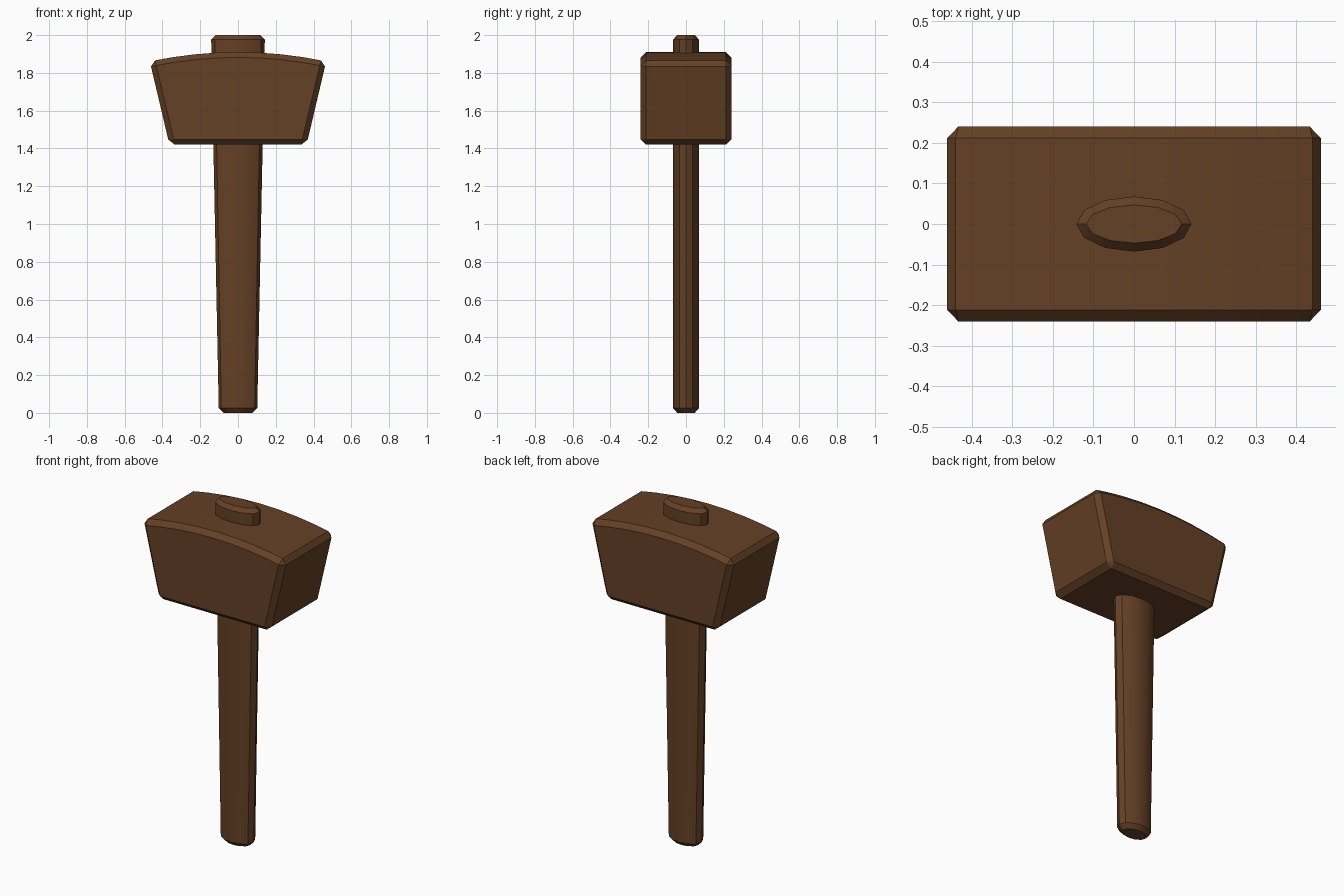
import bpy, bmesh, math

if "Cube" in bpy.data.objects:
    bpy.data.objects.remove(bpy.data.objects["Cube"])

wood = bpy.data.materials.new("dark_brown_wood")
wood.diffuse_color = (0.130, 0.052, 0.019, 1)
wood.use_nodes = True
wood.node_tree.nodes["Principled BSDF"].inputs["Base Color"].default_value = wood.diffuse_color


def finish(name, bm):
    """Turn a bmesh into a named, wood-coloured object."""
    bmesh.ops.recalc_face_normals(bm, faces=bm.faces)
    mesh = bpy.data.meshes.new(name)
    bm.to_mesh(mesh)
    bm.free()
    mesh.materials.append(wood)
    obj = bpy.data.objects.new(name, mesh)
    bpy.context.collection.objects.link(obj)
    bpy.ops.object.select_all(action='DESELECT')
    bpy.context.view_layer.objects.active = obj
    obj.select_set(True)
    return obj


def loft(rings):
    """Skin closed rings of points and cap both ends."""
    bm = bmesh.new()
    loops = [[bm.verts.new(p) for p in ring] for ring in rings]
    n = len(loops[0])
    for a, b in zip(loops, loops[1:]):
        for i in range(n):
            j = (i + 1) % n
            bm.faces.new((a[i], a[j], b[j], b[i]))
    bm.faces.new(loops[0])
    bm.faces.new(loops[-1])
    return bm


# Handle: 12-sided ellipse, widening upwards, chamfered at both ends
def ellipse(rx, ry, z, n=12):
    return [(rx * math.cos(math.tau * i / n), ry * math.sin(math.tau * i / n), z)
            for i in range(n)]


sections = [(0.076, 0.046, 0.0), (0.102, 0.068, 0.025),
            (0.142, 0.068, 1.977), (0.118, 0.047, 2.0)]
finish("handle", loft([ellipse(*s) for s in sections]))
bpy.ops.object.shade_smooth_by_angle(angle=math.radians(30))

# Head: tapered block with an arched top, all outer edges chamfered
half_top, steps = 0.467, 8
profile = [(-0.363, 1.42), (0.363, 1.42)]
for i in range(steps + 1):
    t = 1 - 2 * i / steps
    profile.append((half_top * t, 1.91 - 0.049 * t * t))
head = finish("head", loft([[(x, y, z) for x, z in profile] for y in (-0.24, 0.24)]))
bevel = head.modifiers.new("chamfer", 'BEVEL')
bevel.width = 0.028
bevel.segments = 1
bevel.limit_method = 'ANGLE'
bevel.angle_limit = math.radians(30)
bpy.ops.object.modifier_apply(modifier="chamfer")
bpy.ops.object.shade_smooth_by_angle(angle=math.radians(30))
